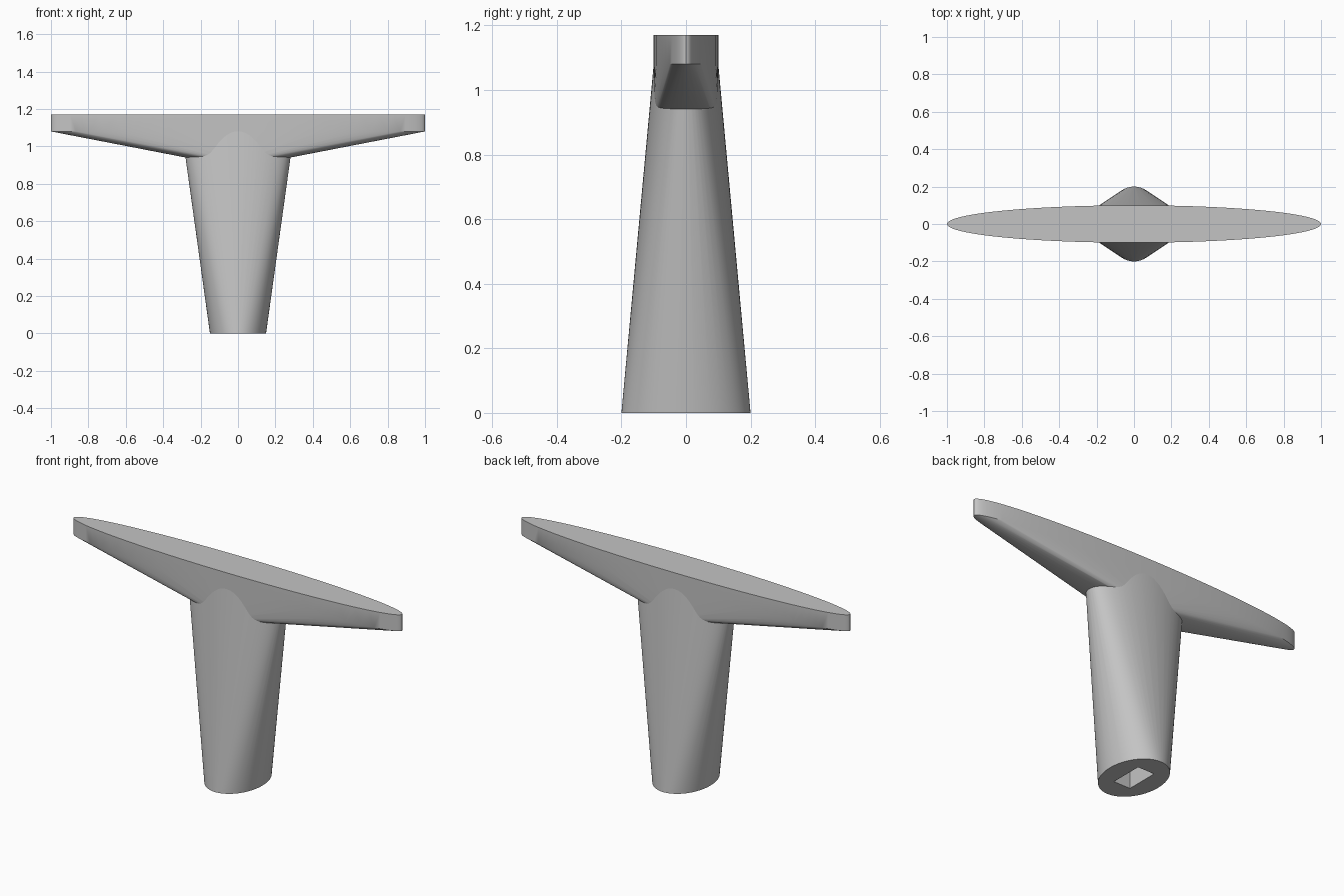
import bpy, bmesh
from math import cos, sin, tau, radians

SEGMENTS = 96

cube = bpy.data.objects.get("Cube")
if cube:
    bpy.data.objects.remove(cube, do_unlink=True)

grey = bpy.data.materials.new("plain_grey")
grey.use_nodes = True
colour = (0.55, 0.55, 0.55, 1)
grey.diffuse_color = colour
grey.node_tree.nodes["Principled BSDF"].inputs["Base Color"].default_value = colour


def add_object(name, bm):
    bmesh.ops.recalc_face_normals(bm, faces=bm.faces)
    mesh = bpy.data.meshes.new(name)
    bm.to_mesh(mesh)
    bm.free()
    mesh.materials.append(grey)
    obj = bpy.data.objects.new(name, mesh)
    bpy.context.collection.objects.link(obj)
    return obj


def hull_of_ellipses(name, *rings):
    """Convex skin around ellipses given as (x radius, y radius, height)."""
    bm = bmesh.new()
    for rx, ry, z in rings:
        for i in range(SEGMENTS):
            a = tau * i / SEGMENTS
            bm.verts.new((rx * cos(a), ry * sin(a), z))
    bmesh.ops.convex_hull(bm, input=bm.verts)
    # Merge the flat caps into single faces
    bmesh.ops.dissolve_limit(bm, angle_limit=0.0005, verts=bm.verts, edges=bm.edges)
    obj = add_object(name, bm)
    bpy.ops.object.select_all(action="DESELECT")
    obj.select_set(True)
    bpy.context.view_layer.objects.active = obj
    return obj


# Stem: deep ellipse at the foot turning into a wide, thin one
stem = hull_of_ellipses("stem", (0.15, 0.2, 0), (0.3, 0.1, 1.08))

# Socket in the foot of the stem
bm = bmesh.new()
bmesh.ops.create_cube(bm, size=1)
bmesh.ops.scale(bm, vec=(0.1, 0.18, 1.2), verts=bm.verts)
cutter = add_object("socket_cutter", bm)
cutter.hide_render = True
cutter.display_type = "WIRE"
socket = stem.modifiers.new("socket", "BOOLEAN")
socket.operation = "DIFFERENCE"
socket.solver = "EXACT"
socket.object = cutter
bpy.ops.object.modifier_apply(modifier=socket.name)
bpy.data.objects.remove(cutter, do_unlink=True)
bpy.ops.object.shade_smooth_by_angle(angle=radians(30))

# Crossbar: long elliptical plate tapering down onto the stem
hull_of_ellipses("crossbar", (1, 0.1, 1.17), (1, 0.1, 1.08), (0.2, 0.1, 0.925))
bpy.ops.object.shade_smooth_by_angle(angle=radians(30))
